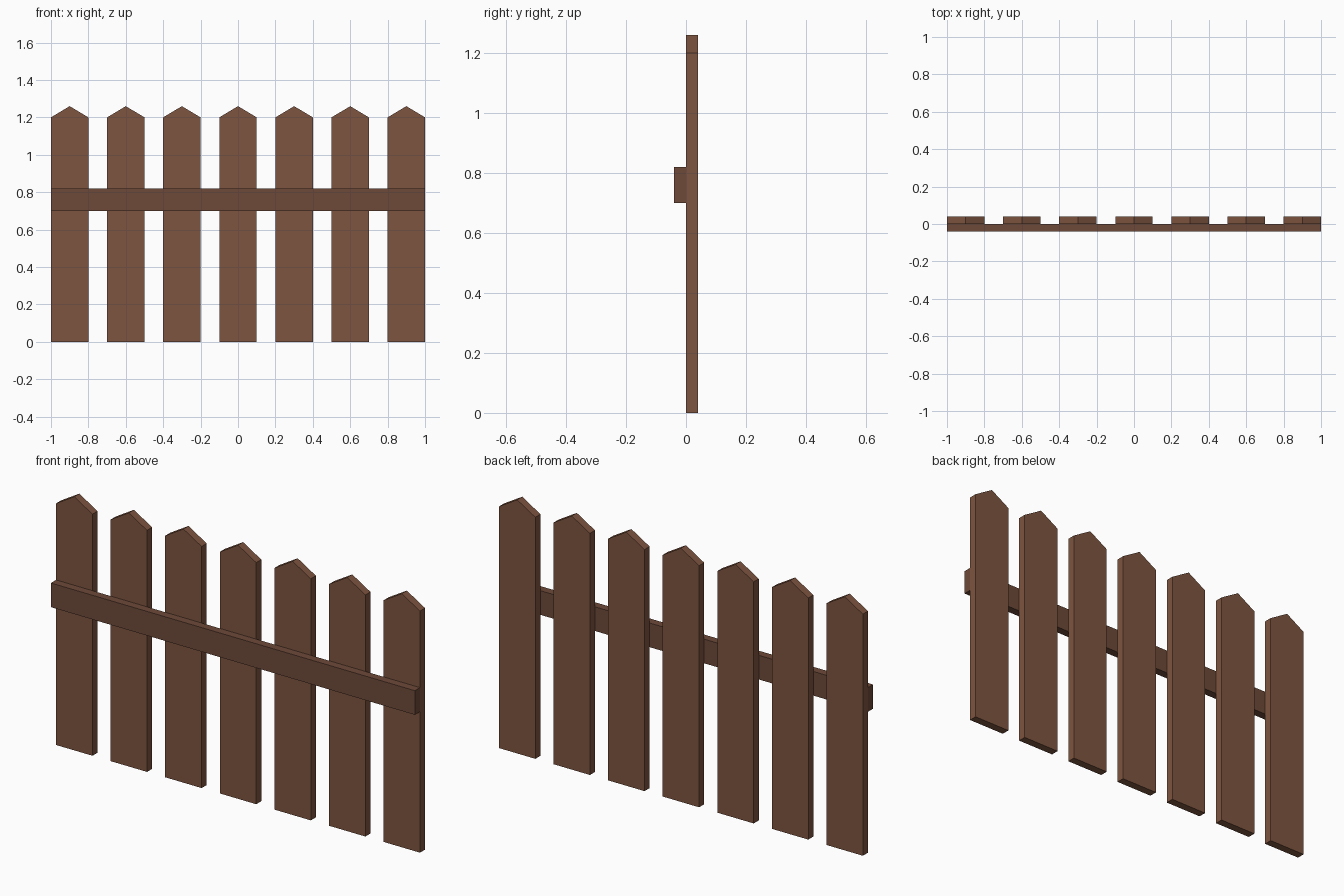
import bpy
import bmesh

if "Cube" in bpy.data.objects:
    bpy.data.objects.remove(bpy.data.objects["Cube"])


def material(name, color):
    mat = bpy.data.materials.new(name)
    mat.diffuse_color = (*color, 1.0)
    mat.use_nodes = True
    mat.node_tree.nodes["Principled BSDF"].inputs["Base Color"].default_value = mat.diffuse_color
    return mat


def extruded(name, profile, y0, y1, mat, x=0.0):
    """Extrude an (x, z) profile from y0 to y1."""
    bm = bmesh.new()
    face = bm.faces.new([bm.verts.new((px, y0, pz)) for px, pz in profile])
    ext = bmesh.ops.extrude_face_region(bm, geom=[face])["geom"]
    verts = [v for v in ext if isinstance(v, bmesh.types.BMVert)]
    bmesh.ops.translate(bm, verts=verts, vec=(0, y1 - y0, 0))
    bmesh.ops.recalc_face_normals(bm, faces=bm.faces)
    mesh = bpy.data.meshes.new(name)
    bm.to_mesh(mesh)
    bm.free()
    mesh.materials.append(mat)
    obj = bpy.data.objects.new(name, mesh)
    obj.location.x = x
    bpy.context.collection.objects.link(obj)
    return obj


picket_wood = material("picket_wood", (0.21, 0.09, 0.05))
rail_wood = material("rail_wood", (0.155, 0.067, 0.04))

# Seven pointed pickets
picket = [(-0.1, 0), (0.1, 0), (0.1, 1.2), (0, 1.26), (-0.1, 1.2)]
for i in range(7):
    extruded(f"picket_{i + 1}", picket, 0.0, 0.04, picket_wood, x=-0.9 + 0.3 * i)

# Cross rail on the front
rail = [(-1, 0.7), (1, 0.7), (1, 0.82), (-1, 0.82)]
extruded("rail", rail, -0.04, 0.0, rail_wood)
